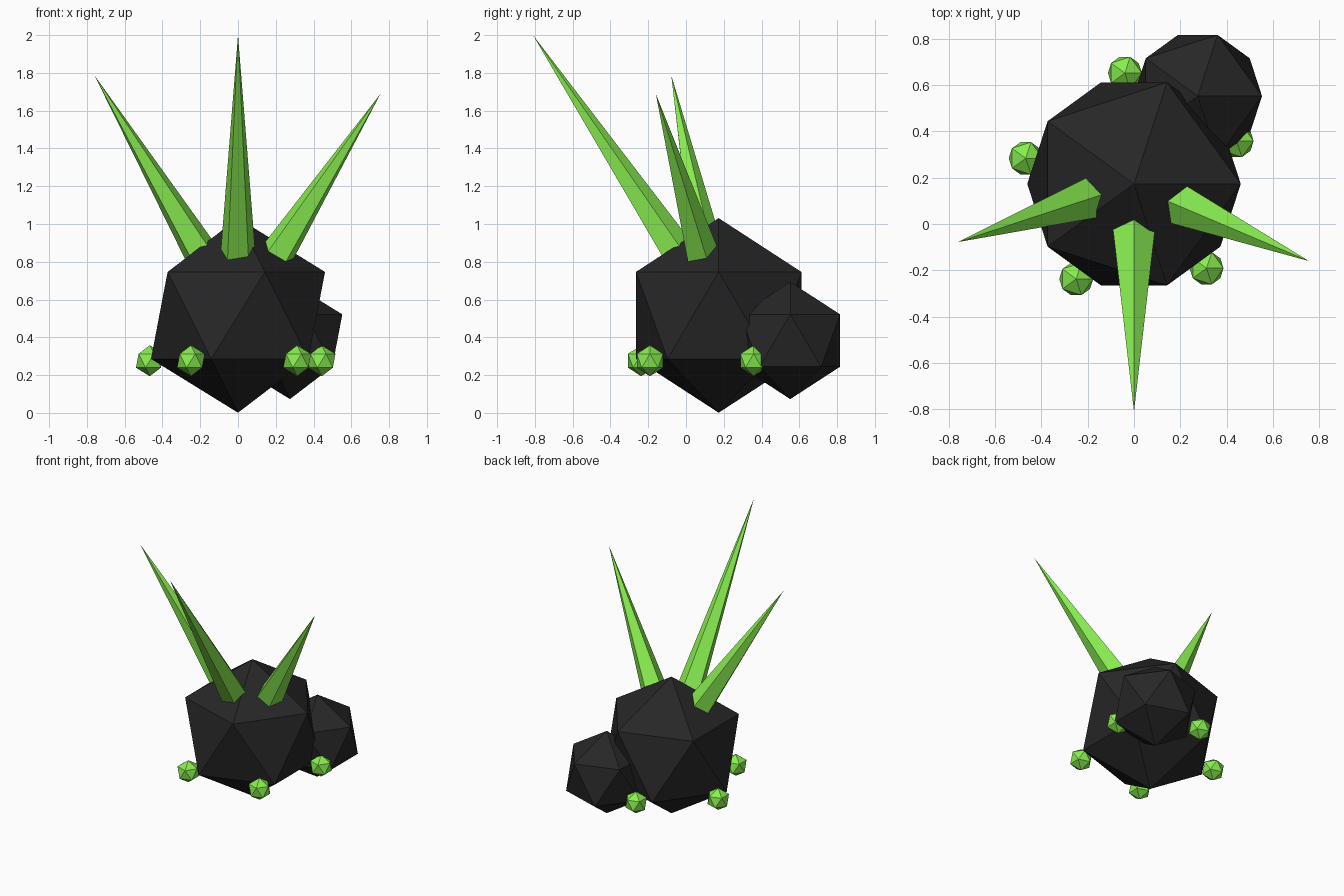
import bpy
from math import cos, sin, radians
from mathutils import Vector

if "Cube" in bpy.data.objects:
    bpy.data.objects.remove(bpy.data.objects["Cube"])


def material(name, color):
    m = bpy.data.materials.new(name)
    m.diffuse_color = (*color, 1)
    m.use_nodes = True
    m.node_tree.nodes["Principled BSDF"].inputs["Base Color"].default_value = m.diffuse_color
    return m


ROCK = material("dark_rock", (0.02, 0.02, 0.02))
GREEN = material("bright_green", (0.25, 0.85, 0.08))


def finish(name, mat):
    ob = bpy.context.object
    ob.name = ob.data.name = name
    ob.data.materials.append(mat)
    return ob


def ball(name, center, radius, mat):
    # faceted 20-sided stone
    bpy.ops.mesh.primitive_ico_sphere_add(subdivisions=1, radius=radius, location=center)
    return finish(name, mat)


def spike(name, tip):
    # five-sided spike pointing outward from the middle of the large rock
    d = Vector(tip) - CENTER
    length = d.length - INSET
    bpy.ops.mesh.primitive_cone_add(vertices=5, radius1=0.102, radius2=0, depth=length)
    ob = finish(name, GREEN)
    ob.rotation_mode = 'QUATERNION'
    ob.rotation_quaternion = Vector((0, 0, 1)).rotation_difference(d)
    ob.location = CENTER + d.normalized() * (INSET + length / 2)


CENTER = Vector((0, 0.173, 0.516))
INSET = 0.3

# Rocks
ball("large_rock", CENTER, 0.515, ROCK)
ball("small_rock", (0.275, 0.552, 0.383), 0.31, ROCK)

# Crystal spikes
spike("front_spike", (0, -0.81, 2.0))
spike("right_spike", (0.755, -0.16, 1.69))
spike("left_spike", (-0.76, -0.078, 1.787))

# Ring of small green nodules
for i in range(5):
    a = radians(22.7 + 72 * i)
    ball(f"nodule_{i + 1}", (0.48 * cos(a), CENTER.y + 0.48 * sin(a), 0.276), 0.082, GREEN)
